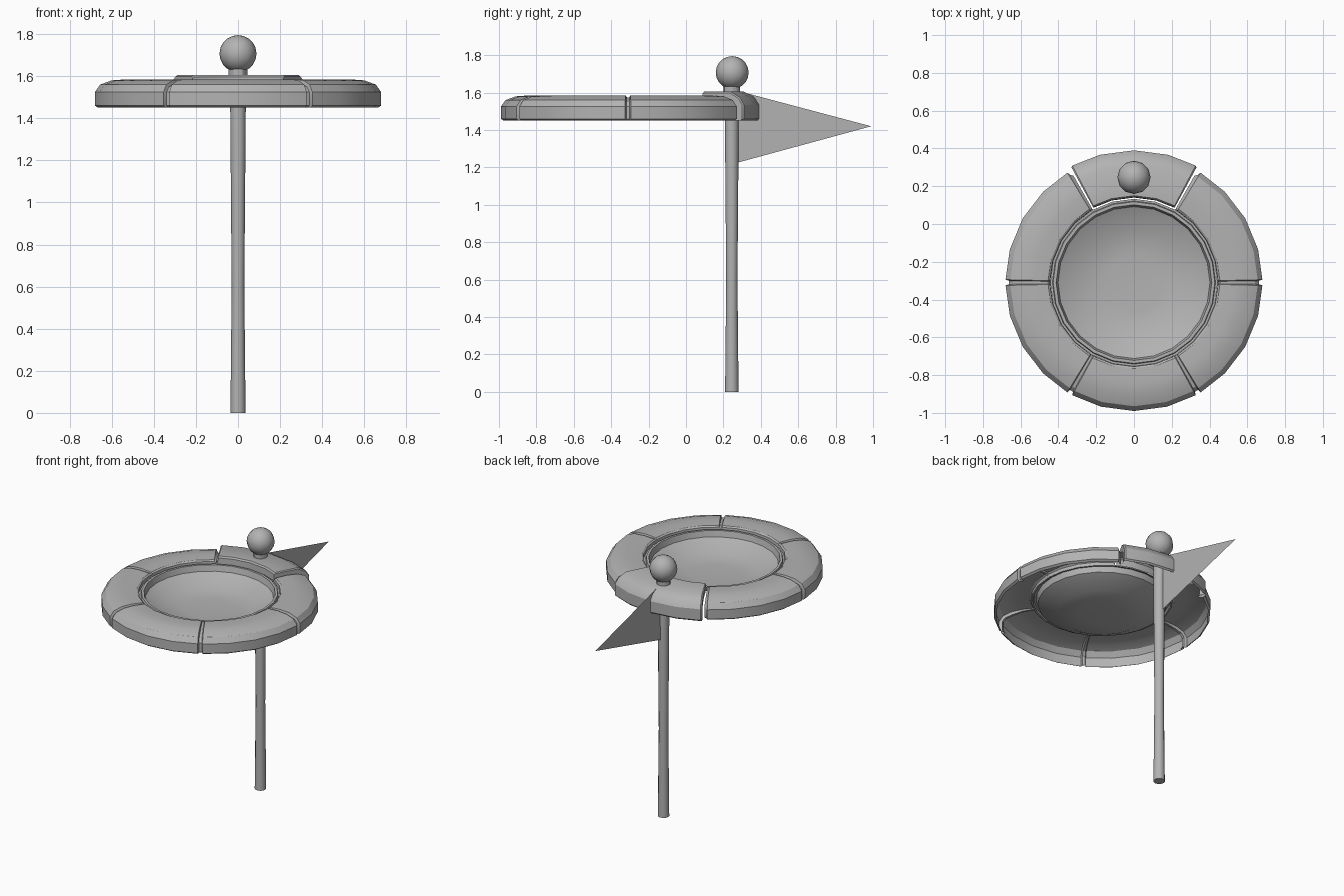
import bpy, bmesh, math

if "Cube" in bpy.data.objects:
    bpy.data.objects.remove(bpy.data.objects["Cube"])

CY = -0.31      # centre of the ring and bowl
POLE_Y = 0.245

grey = bpy.data.materials.new("plain grey")
grey.diffuse_color = (0.45, 0.45, 0.45, 1)
grey.use_nodes = True
grey.node_tree.nodes["Principled BSDF"].inputs["Base Color"].default_value = grey.diffuse_color


def finish(name, bm, angle=30, recalc=True):
    bmesh.ops.remove_doubles(bm, verts=bm.verts, dist=1e-5)
    if recalc:
        bmesh.ops.recalc_face_normals(bm, faces=bm.faces)
    me = bpy.data.meshes.new(name)
    bm.to_mesh(me)
    bm.free()
    ob = bpy.data.objects.new(name, me)
    bpy.context.collection.objects.link(ob)
    me.materials.append(grey)
    bpy.ops.object.select_all(action='DESELECT')
    ob.select_set(True)
    bpy.context.view_layer.objects.active = ob
    bpy.ops.object.shade_smooth_by_angle(angle=math.radians(angle))
    return ob


def sweep(name, profile, stations, cy, closed=False, angle=30):
    """Turn an (r, z, inset weight) profile through (angle, inset) stations."""
    bm = bmesh.new()
    rows = []
    for deg, inset in stations:
        a = math.radians(deg)
        row = []
        for r, z, wr, wz in profile:
            rr, zz = r - wr * inset, z - wz * inset
            row.append(bm.verts.new((rr * math.cos(a), cy + rr * math.sin(a), zz)))
        rows.append(row)
    n = len(rows)
    for i in range(n if closed else n - 1):
        p, q = rows[i], rows[(i + 1) % n]
        for j in range(len(profile) - 1):
            # outside first: profiles run from outer bottom to inner top
            bm.faces.new((p[j], q[j], q[j + 1], p[j + 1]))
    bmesh.ops.dissolve_degenerate(bm, dist=1e-6, edges=bm.edges)
    return finish(name, bm, angle, recalc=False)


def full_turn(n):
    return [(360 * i / n, 0) for i in range(n)]


# float ring: five sections with seam grooves, hollow below
ring_profile = [(0.665, 1.45, 1, 0), (0.68, 1.46, 1, 0), (0.68, 1.525, 1, 0),
                (0.655, 1.56, .8, .6), (0.60, 1.58, .3, 1), (0.53, 1.585, 0, 0.6),
                (0.455, 1.58, 0, 0.3), (0.445, 1.572, 0, 0.3), (0.443, 1.55, 0, 0)]
stations = [(119.5, 0.03), (120.5, 0.02), (121.2, 0)]
for deg in range(135, 420, 15):
    if deg % 60 == 0:
        stations += [(deg - 1.3, 0), (deg - 0.8, 0.018), (deg + 0.8, 0.018), (deg + 1.3, 0)]
    else:
        stations.append((deg, 0))
stations += [(418.8, 0), (419.5, 0.02), (420.5, 0.03)]
sweep("ring", ring_profile, stations, CY)

# raised bracket section that holds the pole
bracket_profile = [(0.69, 1.45, 1, 0), (0.70, 1.46, 1, 0), (0.70, 1.535, 1, 0),
                   (0.675, 1.575, .8, .8), (0.62, 1.605, .3, 1), (0.46, 1.605, 0, 1),
                   (0.452, 1.595, 0, 1), (0.45, 1.55, 0, 0)]
sweep("bracket", bracket_profile,
      [(61.5, 0.045), (61.5, 0.006), (62.2, 0), (75, 0), (90, 0), (105, 0),
       (117.8, 0), (118.5, 0.006), (118.5, 0.045)], CY)

# bowl with stepped rim
bowl_profile = [(0.443, 1.55), (0.432, 1.55), (0.428, 1.565), (0.412, 1.565),
                (0.402, 1.525), (0.28, 1.465), (0.15, 1.453), (0.0, 1.453)]
sweep("bowl", [(r, z, 0, 0) for r, z in bowl_profile], full_turn(24), CY, True)

# pole, slightly waisted, with a thicker neck
pole_profile = [(0, 0), (0.036, 0), (0.03, 0.6), (0.037, 1.45), (0.037, 1.59),
                (0.044, 1.60), (0.044, 1.635), (0, 1.64)]
sweep("pole", [(r, z, 0, 0) for r, z in pole_profile], full_turn(12), POLE_Y, True)

# ball finial
bm = bmesh.new()
bmesh.ops.create_uvsphere(bm, u_segments=12, v_segments=10, radius=0.088)
bmesh.ops.translate(bm, verts=bm.verts, vec=(0, POLE_Y + 0.002, 1.707))
finish("ball", bm, 40)

# pennant flag
bm = bmesh.new()
bm.faces.new([bm.verts.new((0, y, z)) for y, z in
              ((0.255, 1.22), (0.99, 1.42), (0.255, 1.615))])
finish("pennant", bm, recalc=False)
